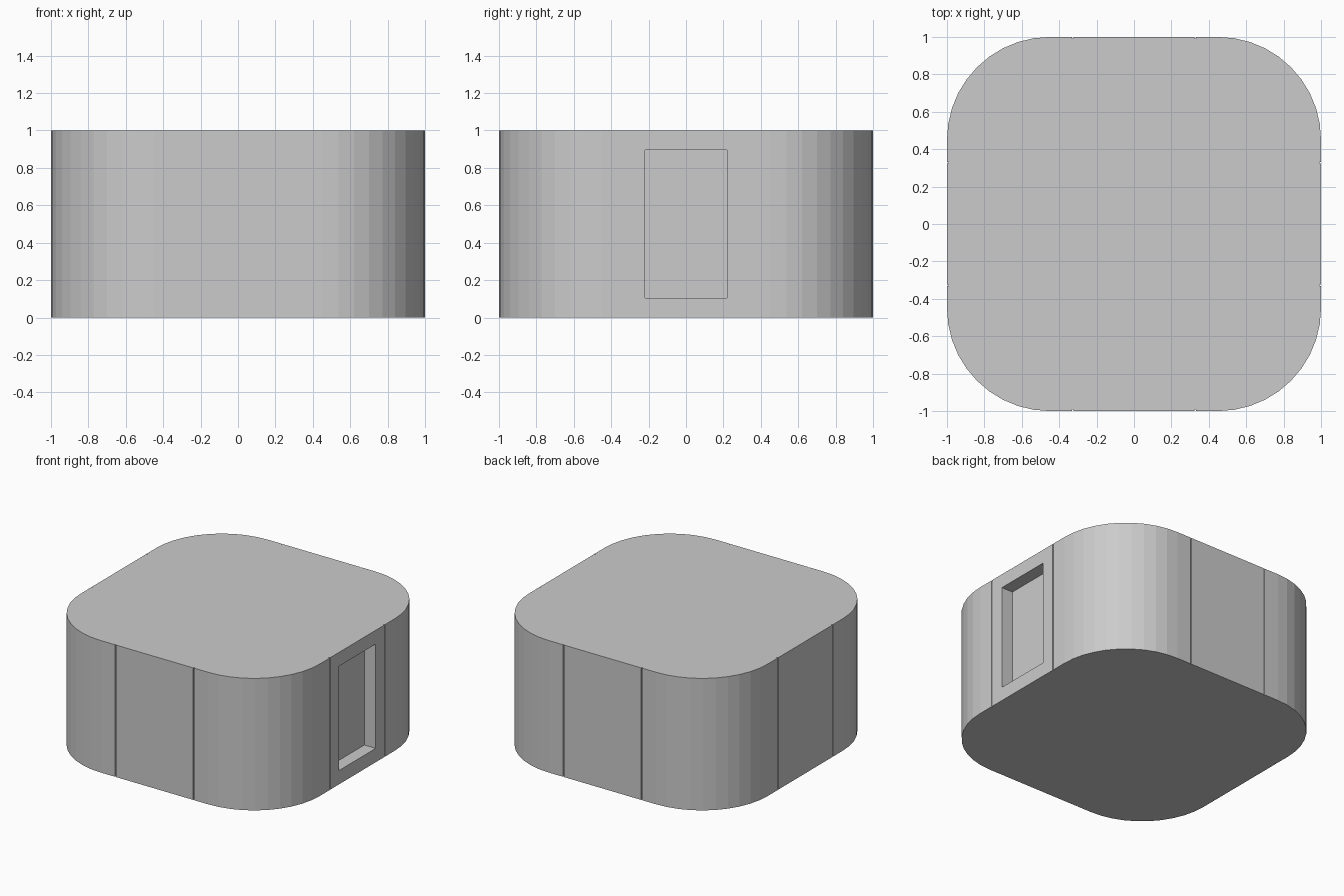
import bpy, bmesh
from math import sin, cos, pi
from mathutils import Matrix, Vector

if "Cube" in bpy.data.objects:
    bpy.data.objects.remove(bpy.data.objects["Cube"])

HALF, HEIGHT, RADIUS, STEPS = 1.0, 1.0, 0.55, 10
SEAM, SEAM_W, SEAM_D = 0.328, 0.008, 0.008


def side_profile():
    """Right side going up: flat wall with two hairline seams, then a corner arc."""
    pts = []
    for y in (-SEAM, SEAM):
        a, b = y - SEAM_W / 2, y + SEAM_W / 2
        pts += [(HALF, a), (HALF - SEAM_D, a), (HALF - SEAM_D, b), (HALF, b)]
    c = HALF - RADIUS
    for i in range(STEPS + 1):
        t = pi / 2 * i / STEPS
        pts.append((c + RADIUS * cos(t), c + RADIUS * sin(t)))
    return [Vector((x, y, 0)) for x, y in pts]


# Rounded block: one side profile repeated around four quarter turns
bm = bmesh.new()
outline = [bm.verts.new(Matrix.Rotation(k * pi / 2, 3, 'Z') @ p)
           for k in range(4) for p in side_profile()]
base = bm.faces.new(outline)
top = bmesh.ops.extrude_face_region(bm, geom=[base], use_keep_orig=True)
bmesh.ops.translate(bm, vec=(0, 0, HEIGHT),
                    verts=[g for g in top["geom"] if isinstance(g, bmesh.types.BMVert)])
bmesh.ops.recalc_face_normals(bm, faces=bm.faces)
mesh = bpy.data.meshes.new("rounded_block")
bm.to_mesh(mesh)
bm.free()
block = bpy.data.objects.new("rounded_block", mesh)
bpy.context.collection.objects.link(block)

# Rectangular pocket in the right side
DEPTH = 0.095
bpy.ops.mesh.primitive_cube_add(size=1, location=(HALF, 0, 0.5))
cutter = bpy.context.object
cutter.name = "pocket_cutter"
cutter.scale = (2 * DEPTH, 0.44, 0.79)
cutter.hide_render = True
cutter.display_type = 'WIRE'

cut = block.modifiers.new("pocket", 'BOOLEAN')
cut.operation = 'DIFFERENCE'
cut.solver = 'EXACT'
cut.object = cutter

# Apply the cut and drop the helper
bpy.context.view_layer.objects.active = block
bpy.ops.object.select_all(action='DESELECT')
block.select_set(True)
bpy.ops.object.modifier_apply(modifier=cut.name)
bpy.data.objects.remove(cutter)
